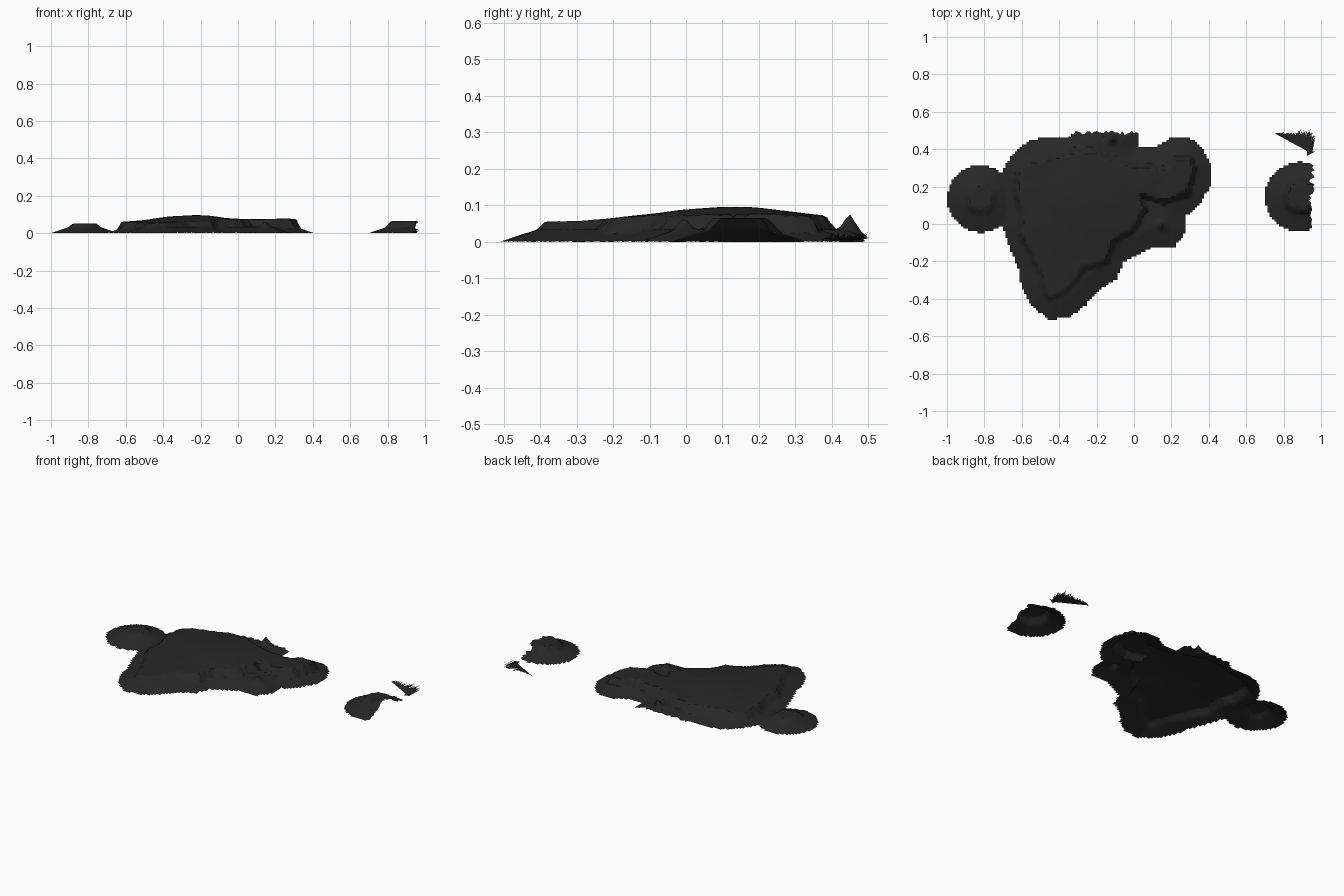
import bpy, bmesh, math, random
from mathutils import Vector, noise

if "Cube" in bpy.data.objects:
    bpy.data.objects.remove(bpy.data.objects["Cube"])

random.seed(4)
mat = bpy.data.materials.new("dark_rock")
mat.diffuse_color = (0.02, 0.02, 0.02, 1)
mat.use_nodes = True
mat.node_tree.nodes["Principled BSDF"].inputs["Base Color"].default_value = mat.diffuse_color

# Shoreline and plateau rim of the main island
SHORE = [(-.49, .465), (-.355, .465), (-.32, .53), (.02, .53), (.02, .415), (.12, .415),
         (.2, .465), (.3, .465), (.37, .4), (.408, .33), (.408, .2), (.35, .1), (.28, .04),
         (.275, -.05), (.22, -.125), (.1, -.13), (0, -.18), (-.055, -.2), (-.09, -.295),
         (-.2, -.365), (-.255, -.435), (-.345, -.5), (-.46, -.512), (-.55, -.435),
         (-.6, -.35), (-.62, -.24), (-.665, -.135), (-.70, -.03), (-.70, .3),
         (-.65, .375), (-.575, .44)]
RIM = [(-.62, .28), (-.56, .335), (-.4, .36), (-.345, .39), (-.21, .39), (-.147, .36),
       (-.025, .32), (.08, .305), (.16, .295), (.215, .345), (.3, .35), (.32, .285),
       (.285, .16), (.16, .12), (.08, .145), (.03, .15), (.065, .095), (0, -.03),
       (-.12, -.1), (-.14, -.2), (-.265, -.24), (-.345, -.335), (-.41, -.39),
       (-.46, -.39), (-.49, -.295), (-.55, -.16), (-.61, -.05), (-.6, .05), (-.63, .16)]


def poly_depth(poly, x, y):
    """Distance to the outline, positive inside."""
    best, inside = 9.0, False
    for i, (ax, ay) in enumerate(poly):
        bx, by = poly[i - 1]
        dx, dy = bx - ax, by - ay
        t = max(0, min(1, ((x - ax) * dx + (y - ay) * dy) / (dx * dx + dy * dy)))
        best = min(best, math.hypot(x - ax - t * dx, y - ay - t * dy))
        if (ay > y) != (by > y) and x < ax + (y - ay) / dy * dx:
            inside = not inside
    return best if inside else -best


def disc_depth(cx, cy, r, x, y):
    return r - math.hypot(x - cx, y - cy)


def bump(x, y, cx, cy, sx, sy):
    return math.exp(-((x - cx) / sx) ** 2 - ((y - cy) / sy) ** 2)


def land(shore, rim, top, x, y):
    """Beach slope, then a steep ragged cliff up to the plateau."""
    rim += .012 * noise.noise(Vector((x * 28, y * 28, 0)))
    beach = .034 * max(0, min(1, shore / .1))
    t = max(0, min(1, (rim + .016) / .026))
    return beach + (top - beach) * t


def terrain(name, x0, x1, y0, y1, step, depth, height, edge=None):
    """Open height-field shell, keeping only cells on land."""
    bm = bmesh.new()
    nx, ny = round((x1 - x0) / step), round((y1 - y0) / step)
    grid = {}
    for i in range(nx + 1):
        for j in range(ny + 1):
            x, y = x0 + i * step, y0 + j * step
            if depth(x, y) > -step * .5:
                grid[i, j] = bm.verts.new((x, y, height(x, y)))
    for (i, j) in list(grid):
        keys = [(i, j), (i + 1, j), (i + 1, j + 1), (i, j + 1)]
        if all(k in grid for k in keys):
            bm.faces.new([grid[k] for k in keys])
    bmesh.ops.delete(bm, geom=[v for v in bm.verts if not v.link_faces], context='VERTS')
    if edge:
        for v in bm.verts:
            edge(v)
    return finish(name, bm)


def finish(name, bm):
    me = bpy.data.meshes.new(name)
    bm.to_mesh(me)
    bm.free()
    me.materials.append(mat)
    ob = bpy.data.objects.new(name, me)
    bpy.context.collection.objects.link(ob)
    bpy.ops.object.select_all(action='DESELECT')
    ob.select_set(True)
    bpy.context.view_layer.objects.active = ob
    bpy.ops.object.shade_smooth_by_angle(angle=math.radians(30))
    return ob


# Main island with its western knoll
def main_depth(x, y):
    return max(poly_depth(SHORE, x, y), disc_depth(-.82, .135, .18, x, y))


def main_height(x, y):
    top = (.054 + .042 * bump(x, y, -.24, .12, .27, .28)
           + .022 * bump(x, y, .25, .22, .2, .25)
           + .003 * noise.noise(Vector((x * 9, y * 9, 3))))
    z = land(poly_depth(SHORE, x, y), poly_depth(RIM, x, y), top, x, y)
    knoll = land(disc_depth(-.82, .135, .18, x, y), disc_depth(-.82, .135, .07, x, y), .053, x, y)
    z = max(z, knoll)
    z += .048 * bump(x, y, -.115, .45, .02, .02)    # northern pinnacle
    z += .03 * bump(x, y, .145, -.005, .02, .02)    # small beach rock
    return z


def north_teeth(v):
    if v.co.y > .468 and -.36 < v.co.x < .03:
        v.co.y += random.uniform(-.012, .012)


terrain("main_island", -1, .41, -.5125, .4875, .0125, main_depth, main_height, north_teeth)


# Eastern islet, cut off along its east side
def islet_depth(x, y):
    return disc_depth(.885, .145, .187, x, y)


def islet_height(x, y):
    return land(islet_depth(x, y), disc_depth(.895, .15, .085, x, y), .066, x, y)


def east_teeth(v):
    if v.co.x > .945 and v.co.y > -.02:
        v.co.x += random.uniform(-.02, .016) if v.co.y > .12 else random.uniform(-.006, .004)


terrain("east_islet", .7, .955, -.05, .34, .0125, islet_depth, islet_height, east_teeth)

# Ragged rock shards north-east
bm = bmesh.new()
n = 22
for i in range(n):
    t = i / (n - 1)
    bx, by = .765 + .175 * t, .478 - .095 * t
    reach = (.01 + .1 * min(1, t * 1.3)) * random.uniform(.75, 1.1)
    tip = (bx + .02 + .01 * t, min(.51, by + reach), random.uniform(.012, .026))
    pts = [(bx - .012, by + .007, .004), (bx + .012, by - .007, .004), tip]
    bm.faces.new([bm.verts.new(p) for p in pts])
for i in range(7):
    y = .375 + .016 * i
    pts = [(.925, y - .01, .006), (.925, y + .012, .008),
           (random.uniform(.955, .972), y + .012, random.uniform(.01, .024))]
    bm.faces.new([bm.verts.new(p) for p in pts])
# thin outermost sliver
bm.faces.new([bm.verts.new(p) for p in [(.93, .440, .01), (1.0, .4415, .02), (.93, .443, .01)]])
finish("rock_shards", bm)
